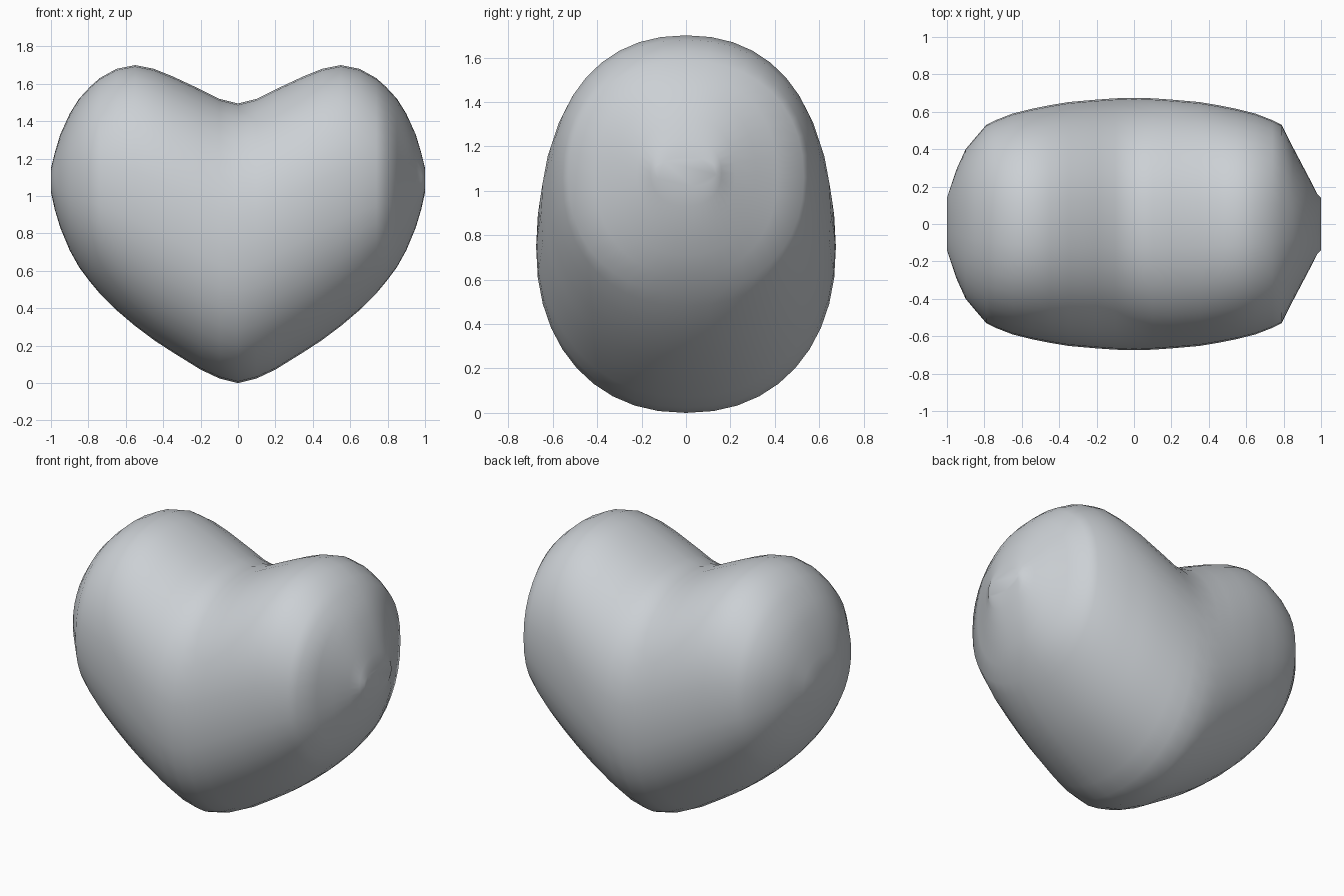
import bpy, bmesh, math

if "Cube" in bpy.data.objects:
    bpy.data.objects.remove(bpy.data.objects["Cube"])

# Half of the heart as slices along x: (x, bottom z, top z, half depth right, half depth left)
SLICES = [
    (0.00, 0.00, 1.495, 0.675, 0.675), (0.10, 0.025, 1.52, 0.672, 0.672),
    (0.20, 0.072, 1.57, 0.665, 0.665), (0.35, 0.165, 1.64, 0.652, 0.652),
    (0.45, 0.23, 1.68, 0.635, 0.635), (0.55, 0.305, 1.70, 0.615, 0.615),
    (0.65, 0.39, 1.68, 0.59, 0.59), (0.74, 0.48, 1.63, 0.555, 0.555),
    (0.79, 0.54, 1.585, 0.53, 0.53), (0.85, 0.62, 1.52, 0.41, 0.46),
    (0.90, 0.71, 1.44, 0.315, 0.40), (0.95, 0.83, 1.33, 0.22, 0.29),
    (0.98, 0.93, 1.23, 0.16, 0.20), (1.00, 1.02, 1.15, 0.14, 0.14),
]
SEGMENTS = 40
POWER = 2.2


def rounded(c):
    """Superellipse coordinate, slightly fuller than a circle."""
    return math.copysign(abs(c) ** (2 / POWER), c)


def ring(bm, x, low, high, depth):
    mid, half = (low + high) / 2, (high - low) / 2
    verts = []
    for i in range(SEGMENTS):
        a = 2 * math.pi * i / SEGMENTS
        verts.append(bm.verts.new((x, depth * rounded(math.cos(a)),
                                   mid + half * rounded(math.sin(a)))))
    return verts


# Heart body: loft the slices from the left lobe to the right lobe
bm = bmesh.new()
left = [ring(bm, -x, lo, hi, dl) for x, lo, hi, dr, dl in reversed(SLICES[1:])]
right = [ring(bm, x, lo, hi, dr) for x, lo, hi, dr, dl in SLICES]
rings = left + right
for a, b in zip(rings, rings[1:]):
    for i in range(SEGMENTS):
        j = (i + 1) % SEGMENTS
        bm.faces.new((a[i], a[j], b[j], b[i]))
bm.faces.new(rings[0])
bm.faces.new(rings[-1])
bmesh.ops.recalc_face_normals(bm, faces=bm.faces[:])
for f in bm.faces:
    f.smooth = True

mesh = bpy.data.meshes.new("heart")
bm.to_mesh(mesh)
bm.free()
heart = bpy.data.objects.new("heart", mesh)
bpy.context.collection.objects.link(heart)

# Plain pale grey
grey = bpy.data.materials.new("pale grey")
grey.diffuse_color = (0.60, 0.63, 0.66, 1)
grey.use_nodes = True
grey.node_tree.nodes["Principled BSDF"].inputs["Base Color"].default_value = grey.diffuse_color
mesh.materials.append(grey)
